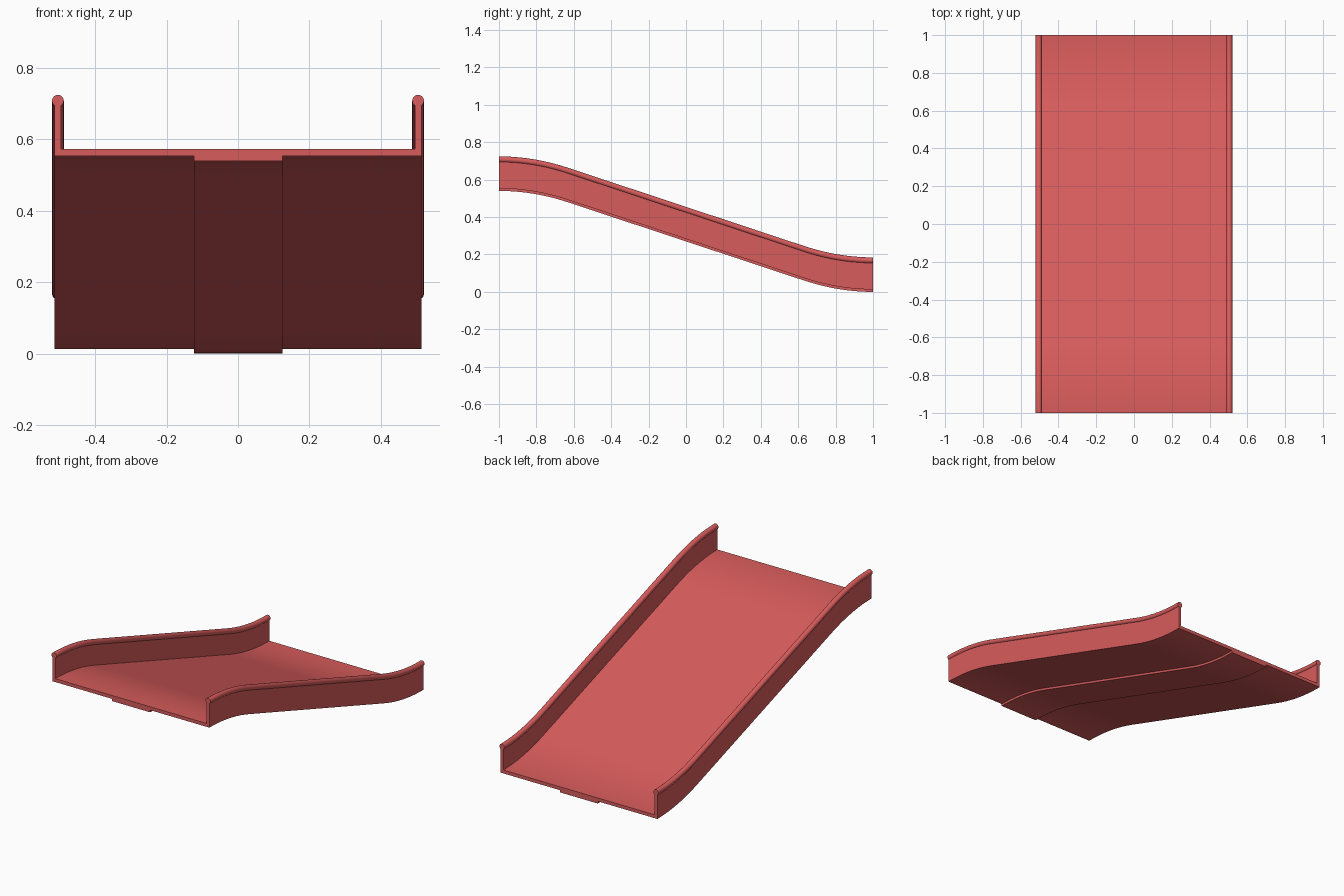
import bpy
import bmesh
from math import cos, sin, pi, radians

cube = bpy.data.objects.get("Cube")
if cube:
    bpy.data.objects.remove(cube, do_unlink=True)

# One red plastic colour
red = bpy.data.materials.new("red plastic")
red.use_nodes = True
colour = (0.69, 0.107, 0.107, 1)
red.diffuse_color = colour
red.node_tree.nodes["Principled BSDF"].inputs["Base Color"].default_value = colour

DROP = 0.54     # height lost from front to back
EASE = 0.37     # length of the curved ends
ARC_STEPS = 10
SLOPE = DROP / (2 - EASE)


def height(y):
    """Level ends eased into a straight ramp."""
    d = 1 - abs(y)
    if d < EASE:
        fall = SLOPE * d * d / (2 * EASE)
    else:
        fall = SLOPE * (d - EASE / 2)
    return DROP - fall if y < 0 else fall


front = [-1 + EASE * i / ARC_STEPS for i in range(ARC_STEPS + 1)]
stations = front + [-y for y in reversed(front)]


def sweep(name, section):
    """Carry a closed x-z section along the ramp and cap both ends."""
    bm = bmesh.new()
    rings = [[bm.verts.new((x, y, z + height(y))) for x, z in section]
             for y in stations]
    n = len(section)
    for a, b in zip(rings, rings[1:]):
        for i in range(n):
            j = (i + 1) % n
            bm.faces.new((a[i], a[j], b[j], b[i]))
    bm.faces.new(rings[0])
    bm.faces.new(rings[-1])
    bmesh.ops.recalc_face_normals(bm, faces=bm.faces)
    mesh = bpy.data.meshes.new(name)
    bm.to_mesh(mesh)
    bm.free()
    mesh.materials.append(red)
    obj = bpy.data.objects.new(name, mesh)
    bpy.context.collection.objects.link(obj)
    bpy.ops.object.select_all(action="DESELECT")
    obj.select_set(True)
    bpy.context.view_layer.objects.active = obj
    bpy.ops.object.shade_smooth_by_angle(angle=radians(35))
    return obj


def box(x0, x1, z0, z1):
    return [(x0, z0), (x1, z0), (x1, z1), (x0, z1)]


# Sliding surface and the raised strip beneath it
sweep("deck", box(-0.495, 0.495, 0.013, 0.033))
sweep("centre_strip", box(-0.123, 0.125, 0, 0.025))

# Side walls with round handrails
for side, sign in (("left", 1), ("right", -1)):
    sweep(side + "_wall", box(sign * 0.495, sign * 0.513, 0.013, 0.17))
    sweep(side + "_rail", [(sign * 0.504 + 0.0165 * cos(2 * pi * i / 16),
                            0.168 + 0.0165 * sin(2 * pi * i / 16))
                           for i in range(16)])
